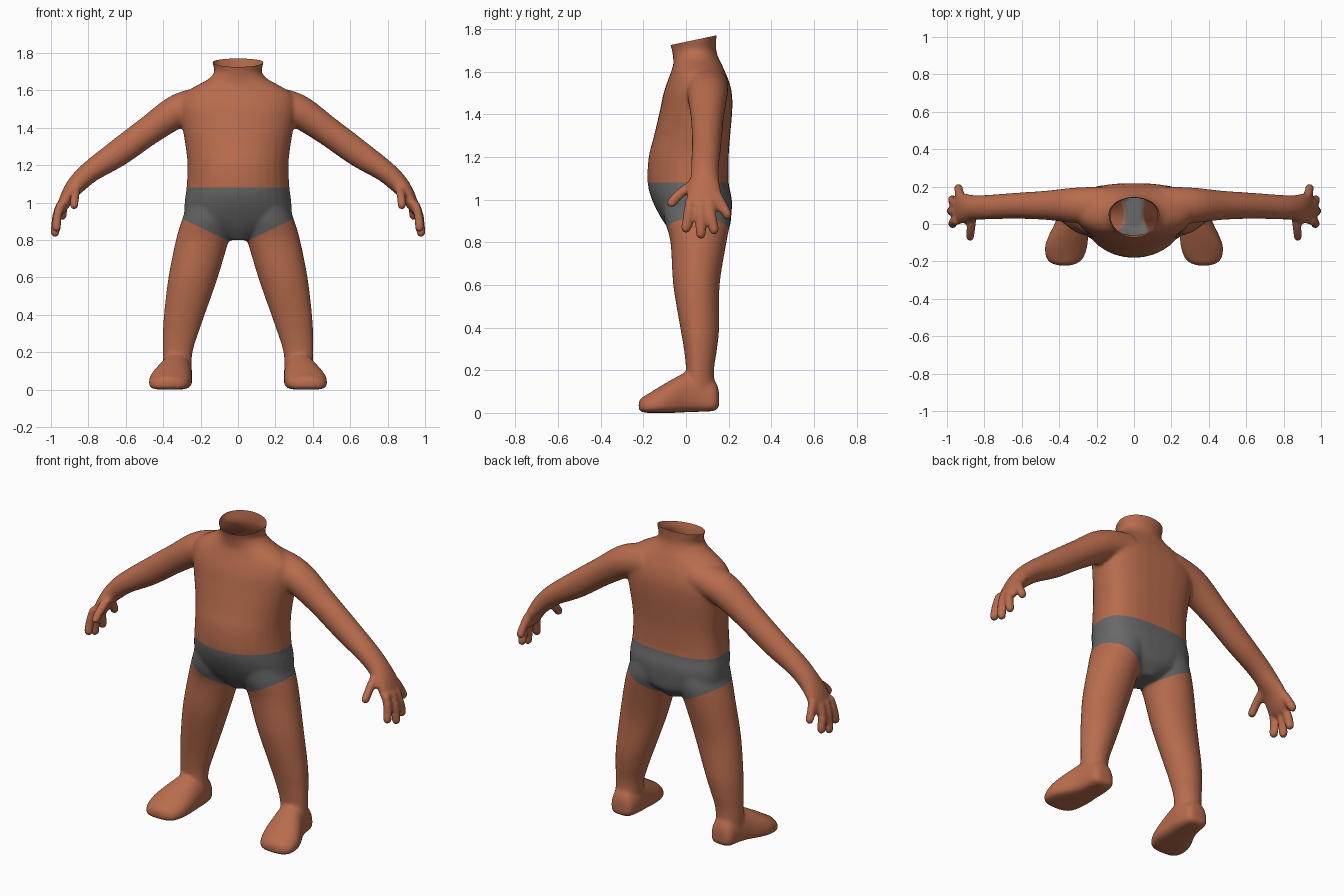
import bpy, bmesh, math
from mathutils import Vector

cube = bpy.data.objects.get("Cube")
if cube:
    bpy.data.objects.remove(cube)

X, Y, Z = Vector((1, 0, 0)), Vector((0, 1, 0)), Vector((0, 0, 1))
SIDES, STEPS = 32, 5


def material(name, rgb):
    mat = bpy.data.materials.new(name)
    mat.use_nodes = True
    mat.diffuse_color = (*rgb, 1)
    mat.node_tree.nodes["Principled BSDF"].inputs["Base Color"].default_value = (*rgb, 1)
    return mat


def smooth_rows(rows):
    """Catmull-Rom interpolation of section rows."""
    out = []
    for i in range(len(rows) - 1):
        a, b, c, d = (rows[max(0, min(len(rows) - 1, i + k))] for k in (-1, 0, 1, 2))
        for s in range(STEPS):
            t = s / STEPS
            out.append([q + 0.5 * t * (r - p + t * (2 * p - 5 * q + 4 * r - w + t * (3 * (q - r) + w - p)))
                        for p, q, r, w in zip(a, b, c, d)])
    return out + [list(rows[-1])]


def ring(bm, centre, u, v, width, low, high, e_low=2, e_high=2):
    """Superellipse ring whose lower and upper halves may differ."""
    verts = []
    for i in range(SIDES):
        a = 2 * math.pi * i / SIDES
        c, s = math.cos(a), math.sin(a)
        size, e = (high, e_high) if s > 0 else (low, e_low)
        pu = math.copysign(abs(c) ** (2 / e), c) * width
        pv = math.copysign(abs(s) ** (2 / e), s) * size
        verts.append(bm.verts.new(centre + u * pu + v * pv))
    return verts


def skin(bm, rings):
    for a, b in zip(rings, rings[1:]):
        for i in range(SIDES):
            j = (i + 1) % SIDES
            bm.faces.new((a[i], a[j], b[j], b[i]))
    bm.faces.new(rings[0])
    bm.faces.new(rings[-1])


def upright(bm, rows, side=1):
    """Rows: z, centre x, half width, front y, back y, back squareness."""
    mid = 0.05
    skin(bm, [ring(bm, Vector((x * side, mid, z)), X, Y, w, mid - f, b - mid, 2, e)
              for z, x, w, f, b, e in smooth_rows(rows)])


def limb(bm, rows, side):
    """Rows: x, y, z, thickness radius, sideways radius."""
    rows = smooth_rows(rows)
    pts = [Vector((r[0] * side, r[1], r[2])) for r in rows]
    rings = []
    for i, r in enumerate(rows):
        t = (pts[min(i + 1, len(pts) - 1)] - pts[max(i - 1, 0)]).normalized()
        v = (Y - t * t.dot(Y)).normalized()
        rings.append(ring(bm, pts[i], t.cross(v), v, r[3], r[4], r[4]))
    skin(bm, rings)


def foot(bm, rows, side):
    """Rows: y, centre x, half width, bottom z, top z."""
    rings = []
    for y, x, w, z0, z1 in smooth_rows(rows):
        mid = z0 + 0.35 * (z1 - z0)
        rings.append(ring(bm, Vector((x * side, y, mid)), X, Z, w, mid - z0, z1 - mid, 3.5, 2.1))
    skin(bm, rings)


def finger(bm, points, radius, side):
    limb(bm, [(*p, radius, radius) for p in points], side)
    x, y, z = points[-1]
    tip = bmesh.ops.create_uvsphere(bm, u_segments=16, v_segments=10, radius=radius)
    bmesh.ops.translate(bm, verts=tip["verts"], vec=(x * side, y, z))


bm = bmesh.new()

# Torso and neck
upright(bm, [
    (.80, 0, .06, -.03, .15, 2), (.86, 0, .20, -.08, .20, 2.3), (.92, 0, .28, -.12, .212, 2.6),
    (1.0, 0, .285, -.16, .215, 2.8), (1.08, 0, .275, -.18, .20, 2.8), (1.2, 0, .27, -.175, .20, 2.8),
    (1.3, 0, .28, -.15, .207, 2.8), (1.42, 0, .30, -.122, .217, 2.8), (1.5, 0, .31, -.105, .215, 2.8),
    (1.56, 0, .30, -.085, .20, 2.5), (1.6, 0, .265, -.07, .183, 2.3), (1.635, 0, .205, -.06, .168, 2),
    (1.66, 0, .16, -.06, .155, 2), (1.70, 0, .127, -.066, .142, 2), (1.75, 0, .137, -.08, .142, 2),
    (1.82, 0, .145, -.09, .15, 2)])

for side in (1, -1):
    # Legs
    upright(bm, [
        (.98, .145, .13, -.11, .20, 2), (.9, .157, .145, -.10, .208, 2), (.8, .19, .142, -.073, .19, 2),
        (.6, .24, .132, -.06, .158, 2), (.4, .287, .109, -.027, .156, 2), (.3, .307, .094, -.01, .146, 2),
        (.2, .323, .08, 0, .132, 2), (.08, .327, .075, .0, .135, 2)], side)
    # Feet
    foot(bm, [
        (.155, .325, .035, .03, .10), (.135, .325, .065, .01, .15), (.06, .325, .08, .005, .195),
        (0, .335, .09, .003, .19), (-.06, .35, .105, 0, .16), (-.12, .363, .113, 0, .125),
        (-.18, .37, .10, 0, .088), (-.21, .372, .07, .005, .07), (-.222, .372, .03, .015, .05)], side)
    # Arms and palms
    limb(bm, [
        (.15, .10, 1.535, .09, .10), (.31, .10, 1.495, .09, .095), (.47, .10, 1.39, .078, .078),
        (.64, .097, 1.266, .073, .069), (.78, .09, 1.172, .059, .066), (.85, .088, 1.11, .053, .066),
        (.90, .085, 1.05, .042, .078), (.935, .085, .985, .031, .086), (.95, .085, .95, .02, .075)], side)
    # Fingers and thumb
    for points in (
            [(.945, .02, 1.0), (.965, .01, .93), (.97, 0, .865)],
            [(.95, .066, .99), (.972, .068, .92), (.978, .07, .838)],
            [(.95, .108, .99), (.968, .12, .92), (.972, .132, .858)],
            [(.925, .145, 1.02), (.935, .175, .965), (.938, .193, .93)],
            [(.86, .05, 1.08), (.872, -.02, 1.035), (.876, -.068, .985)]):
        finger(bm, points, .024, side)

bmesh.ops.recalc_face_normals(bm, faces=bm.faces)
mesh = bpy.data.meshes.new("body")
bm.to_mesh(mesh)
bm.free()
body = bpy.data.objects.new("body", mesh)
bpy.context.collection.objects.link(body)

# Fuse the parts into one soft skin
remesh = body.modifiers.new("fuse", "REMESH")
remesh.mode = "VOXEL"
remesh.voxel_size = 0.01
soften = body.modifiers.new("soften", "SMOOTH")
soften.factor = 0.5
soften.iterations = 8
skin_mesh = body.evaluated_get(bpy.context.evaluated_depsgraph_get()).to_mesh()
bm = bmesh.new()
bm.from_mesh(skin_mesh)
body.modifiers.clear()
floor = min(v.co.z for v in bm.verts)
bmesh.ops.translate(bm, verts=bm.verts, vec=(0, 0, -floor))


def cut(faces, point, normal, clear=False):
    geom = list({g for f in faces for g in (f, *f.edges, *f.verts)})
    bmesh.ops.bisect_plane(bm, geom=geom, dist=1e-5, plane_co=point, plane_no=normal, clear_outer=clear)


# Open, slanted neck
cut(list(bm.faces), (0, .03, 1.747), (0, -.21, 1), True)

# Briefs: cut clean borders, then colour the faces between them
LEG, RISE = 0.795, 0.48


def near_hips(f):
    c = f.calc_center_median()
    return abs(c.x) < .4 and .7 < c.z < 1.2


cut([f for f in bm.faces if near_hips(f)], (0, 0, 1.08), (0, 0, 1))
for side in (1, -1):
    cut([f for f in bm.faces if near_hips(f) and f.calc_center_median().x * side > 0],
        (.05 * side, 0, LEG), (-RISE * side, 0, 1))
for f in bm.faces:
    c = f.calc_center_median()
    f.smooth = True
    f.material_index = int(near_hips(f) and LEG + RISE * (abs(c.x) - .05) < c.z < 1.08)

bm.to_mesh(mesh)
bm.free()
mesh.materials.append(material("skin brown", (.48, .15, .075)))
mesh.materials.append(material("briefs grey", (.14, .14, .14)))
